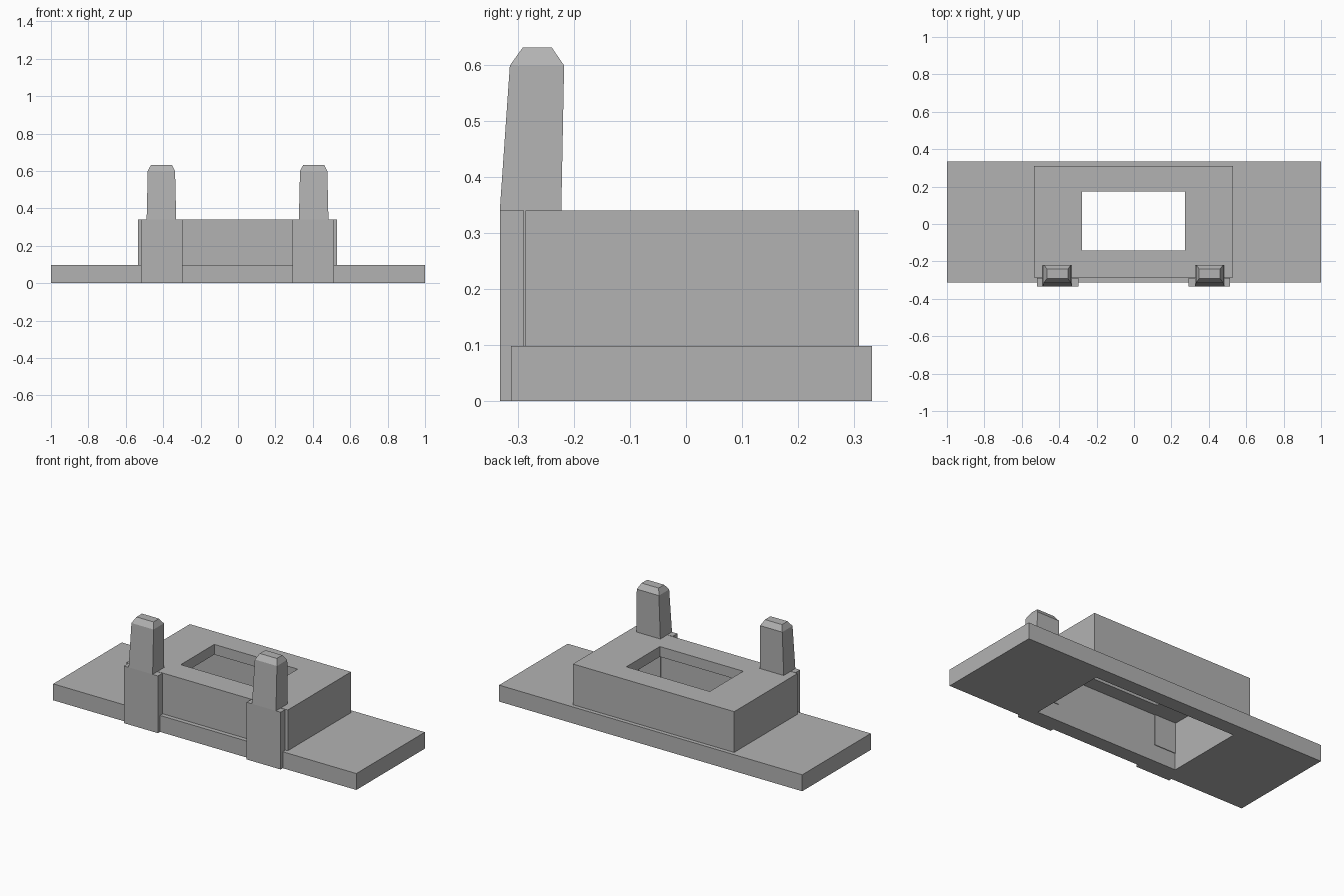
import bpy
import bmesh

cube = bpy.data.objects.get("Cube")
if cube:
    bpy.data.objects.remove(cube, do_unlink=True)

GREY = (0.45, 0.45, 0.45, 1.0)
grey = bpy.data.materials.new("plain_grey")
grey.use_nodes = True
grey.diffuse_color = GREY
grey.node_tree.nodes["Principled BSDF"].inputs["Base Color"].default_value = GREY


def loft(name, sections, ring=False):
    """Join rectangles (x0, x1, y0, y1, z) in order; ring links last to first."""
    bm = bmesh.new()
    loops = []
    for x0, x1, y0, y1, z in sections:
        corners = ((x0, y0), (x1, y0), (x1, y1), (x0, y1))
        loops.append([bm.verts.new((x, y, z)) for x, y in corners])
    pairs = list(zip(loops, loops[1:]))
    if ring:
        pairs.append((loops[-1], loops[0]))
    else:
        bm.faces.new(loops[0])
        bm.faces.new(loops[-1])
    for a, b in pairs:
        for i in range(4):
            j = (i + 1) % 4
            bm.faces.new((a[i], a[j], b[j], b[i]))
    bmesh.ops.recalc_face_normals(bm, faces=bm.faces)
    mesh = bpy.data.meshes.new(name)
    bm.to_mesh(mesh)
    bm.free()
    mesh.materials.append(grey)
    obj = bpy.data.objects.new(name, mesh)
    bpy.context.collection.objects.link(obj)
    return obj


# Levels and outlines
PLATE_Z, CEILING_Z, TOP_Z = 0.098, 0.28, 0.341
MID = -0.0025
plate = (-1.0, 1.0, -0.313, 0.333)
housing = (MID - 0.532, MID + 0.532, -0.287, 0.309)
window = (MID - 0.275, MID + 0.275, -0.143, 0.173)
cavity = (MID - 0.47, MID + 0.47, -0.227, 0.248)

# Flanged plate with raised hollow housing, open below and windowed on top
loft("flanged_housing", [
    (*plate, 0), (*plate, PLATE_Z),
    (*housing, PLATE_Z), (*housing, TOP_Z),
    (*window, TOP_Z), (*window, CEILING_Z),
    (*cavity, CEILING_Z), (*cavity, 0),
], ring=True)

# Front clips, each carrying a tapered peg with a bevelled tip
for side, label in ((-1, "right"), (1, "left")):
    centre = MID + side * 0.407

    def span(half, shift=0.0):
        c = centre + side * shift
        return c - half, c + half

    wide = span(0.112, -0.002)
    loft(label + "_clip", [
        (*wide, -0.333, -0.313, 0), (*wide, -0.333, -0.313, PLATE_Z),
        (*wide, -0.333, -0.29, PLATE_Z), (*wide, -0.333, -0.29, TOP_Z),
    ])
    root = span(0.079)
    loft(label + "_peg", [
        (*root, -0.31, -0.223, PLATE_Z), (*root, -0.31, -0.223, TOP_Z),
        (*root, -0.333, -0.223, TOP_Z),
        (*span(0.073), -0.315, -0.218, 0.6),
        (*span(0.056), -0.292, -0.24, 0.632),
    ])
